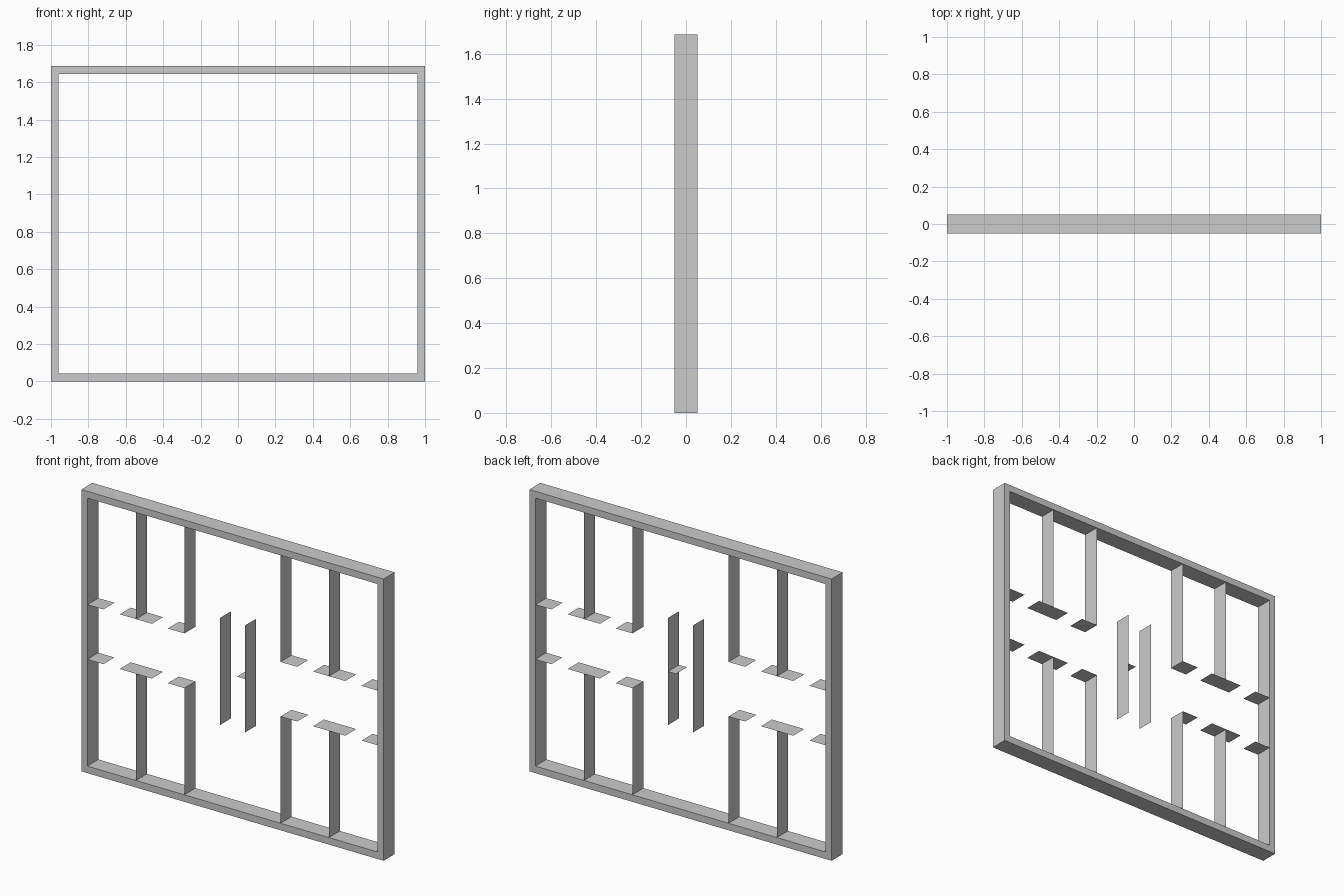
import bpy, bmesh

if "Cube" in bpy.data.objects:
    bpy.data.objects.remove(bpy.data.objects["Cube"])

D = 0.052            # half depth of everything
W, H = 1.0, 1.685    # outer half width and height
IW, Z0, Z1 = 0.96, 0.042, 1.644   # inner opening
LOW, HIGH = 0.68, 1.007           # corridor edges


def finish(name, bm):
    mesh = bpy.data.meshes.new(name)
    bm.to_mesh(mesh)
    bm.free()
    obj = bpy.data.objects.new(name, mesh)
    bpy.context.collection.objects.link(obj)
    return obj


def sheet(name, x0, z0, x1, z1):
    """Thin partition: a line in the front view swept through the depth."""
    bm = bmesh.new()
    pts = [(x0, -D, z0), (x1, -D, z1), (x1, D, z1), (x0, D, z0)]
    bm.faces.new([bm.verts.new(p) for p in pts])
    return finish(name, bm)


# Outer frame: rectangular ring, front and back rings plus outer and inner sides
bm = bmesh.new()
outer = [(-W, 0), (W, 0), (W, H), (-W, H)]
inner = [(-IW, Z0), (IW, Z0), (IW, Z1), (-IW, Z1)]
loops = [[bm.verts.new((x, y, z)) for x, z in ring]
         for ring, y in ((outer, -D), (inner, -D), (inner, D), (outer, D))]
for k in range(4):
    a, b = loops[k], loops[(k + 1) % 4]
    for i in range(4):
        j = (i + 1) % 4
        bm.faces.new((a[i], a[j], b[j], b[i]))
bmesh.ops.recalc_face_normals(bm, faces=bm.faces)
finish("outer_frame", bm)

# Rooms in all four corners: dividing walls and corridor walls with door gaps
for side in (-1, 1):
    for edge, wall, level in ((LOW, Z0, "lower"), (HIGH, Z1, "upper")):
        for x in (0.318, 0.638):
            sheet(f"{level}_room_divider", side * x, wall, side * x, edge)
        for x0, x1 in ((0.318, 0.428), (0.533, 0.746), (0.854, IW)):
            sheet(f"{level}_corridor_wall", side * x0, edge, side * x1, edge)

# Central pair of walls and the small stub between them
for x in (-0.083, 0.083):
    sheet("central_wall", x, 0.522, x, 1.162)
sheet("central_stub", 0.03, 0.842, 0.083, 0.842)
